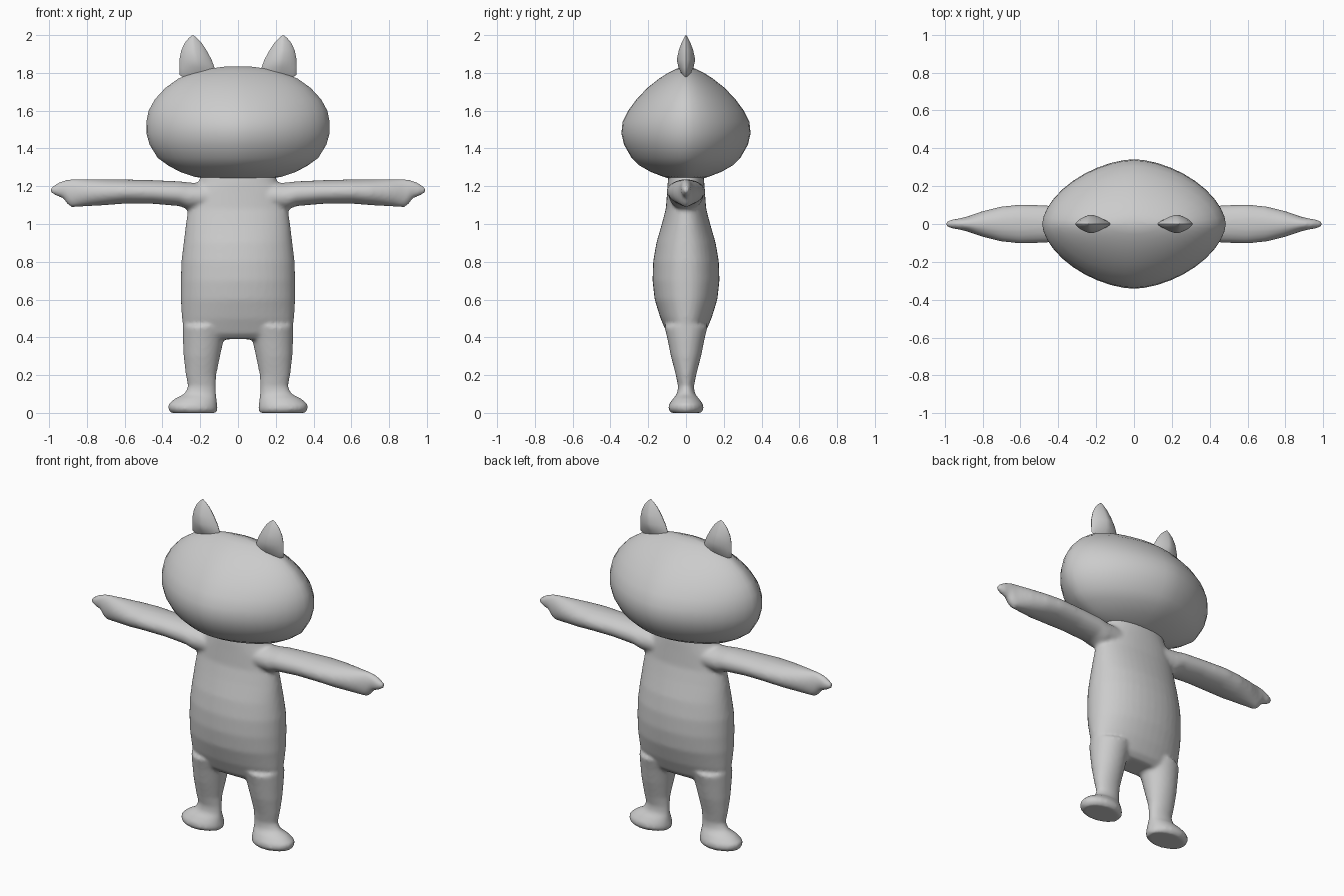
import bpy, bmesh
from math import cos, sin, pi

if "Cube" in bpy.data.objects:
    bpy.data.objects.remove(bpy.data.objects["Cube"], do_unlink=True)

# One plain grey for the whole figure
grey = bpy.data.materials.new("plain grey")
grey.use_nodes = True
colour = (0.6, 0.6, 0.6, 1)
grey.diffuse_color = colour
grey.node_tree.nodes["Principled BSDF"].inputs["Base Color"].default_value = colour


def power(value, exponent):
    """Signed power, used for superellipse outlines."""
    return abs(value) ** exponent * (1 if value >= 0 else -1)


def loft(bm, rings, sides=40, roundness=2, axis="z", side=1):
    """Skin rings of (position, low, high, half depth) along z or x."""
    loops = []
    for position, low, high, depth in rings:
        loop = []
        for i in range(sides):
            angle = 2 * pi * i / sides
            across = (low + high) / 2 + (high - low) / 2 * power(cos(angle), 2 / roundness)
            y = depth * power(sin(angle), 2 / roundness)
            point = (across, y, position) if axis == "z" else (position, y, across)
            loop.append(bm.verts.new((point[0] * side, point[1], point[2])))
        loops.append(loop)
    for lower, upper in zip(loops, loops[1:]):
        for i in range(sides):
            j = (i + 1) % sides
            bm.faces.new((lower[i], lower[j], upper[j], upper[i]))
    bm.faces.new(loops[0])
    bm.faces.new(loops[-1])


def finish(name, bm):
    """Turn a bmesh into a smooth grey object."""
    bmesh.ops.recalc_face_normals(bm, faces=bm.faces)
    mesh = bpy.data.meshes.new(name)
    bm.to_mesh(mesh)
    bm.free()
    mesh.materials.append(grey)
    obj = bpy.data.objects.new(name, mesh)
    bpy.context.collection.objects.link(obj)
    bpy.ops.object.select_all(action="DESELECT")
    obj.select_set(True)
    bpy.context.view_layer.objects.active = obj
    bpy.ops.object.shade_smooth_by_angle(angle=pi / 4)
    return obj


def centred(rows):
    """Rings symmetric about the middle from (position, half width, half depth)."""
    return [(position, -width, width, depth) for position, width, depth in rows]


# Torso: narrow shoulders, full belly
torso = centred([
    (.39, .25, .07), (.42, .285, .1), (.5, .297, .135), (.6, .303, .166),
    (.7, .303, .177), (.8, .3, .174), (.9, .288, .157), (1, .276, .128),
    (1.08, .264, .107), (1.17, .245, .1), (1.22, .21, .097), (1.28, .19, .09)])

# Leg with a foot pointing outwards
leg = [
    (0, .112, .355, .08), (.02, .108, .37, .095), (.045, .11, .37, .09),
    (.075, .113, .335, .07), (.1, .116, .285, .047), (.14, .117, .265, .042),
    (.2, .115, .277, .054), (.3, .095, .288, .08), (.39, .075, .292, .098),
    (.46, .055, .293, .115)]

# Arm with a mitten hand and one pointing finger
arm = [
    (.1, 1.08, 1.21, .08), (.26, 1.075, 1.22, .09), (.31, 1.095, 1.226, .094),
    (.45, 1.107, 1.232, .098), (.6, 1.108, 1.236, .103), (.7, 1.1, 1.237, .093),
    (.8, 1.094, 1.238, .068), (.88, 1.088, 1.238, .04), (.905, 1.105, 1.235, .034),
    (.925, 1.138, 1.23, .029), (.96, 1.147, 1.215, .024), (.99, 1.165, 1.195, .015)]

body = bmesh.new()
loft(body, torso, roundness=2.1)
for side in (-1, 1):
    loft(body, leg, side=side)
    loft(body, arm, axis="x", side=side)
body = finish("body", body)

# Fuse the limbs into the torso and soften the joins
fuse = body.modifiers.new("fuse", "REMESH")
fuse.mode = "VOXEL"
fuse.voxel_size = 0.011
fuse.use_smooth_shade = True
soften = body.modifiers.new("soften", "SMOOTH")
soften.factor = 0.5
soften.iterations = 6

# Wide head, pinched to a seam at each side
head = bmesh.new()
loft(head, centred([
    (1.235, .14, .07), (1.25, .23, .12), (1.275, .305, .185), (1.31, .37, .247),
    (1.35, .425, .288), (1.42, .468, .328), (1.48, .485, .342), (1.54, .485, .336),
    (1.6, .473, .306), (1.66, .44, .262), (1.72, .385, .205), (1.77, .315, .142),
    (1.8, .24, .095), (1.82, .17, .055), (1.833, .07, .02)]), roundness=1.7)
finish("head", head)

# Leaf-shaped ears with sharp edges
for side, name in ((1, "left_ear"), (-1, "right_ear")):
    ear = bmesh.new()
    loft(ear, [
        (1.77, .15, .28, .01), (1.79, .122, .31, .022), (1.83, .125, .311, .04),
        (1.87, .14, .31, .049), (1.92, .167, .3, .038), (1.96, .193, .281, .023),
        (1.985, .218, .26, .01), (2, .237, .241, .002)],
        sides=24, roundness=1.45, side=side)
    finish(name, ear)
